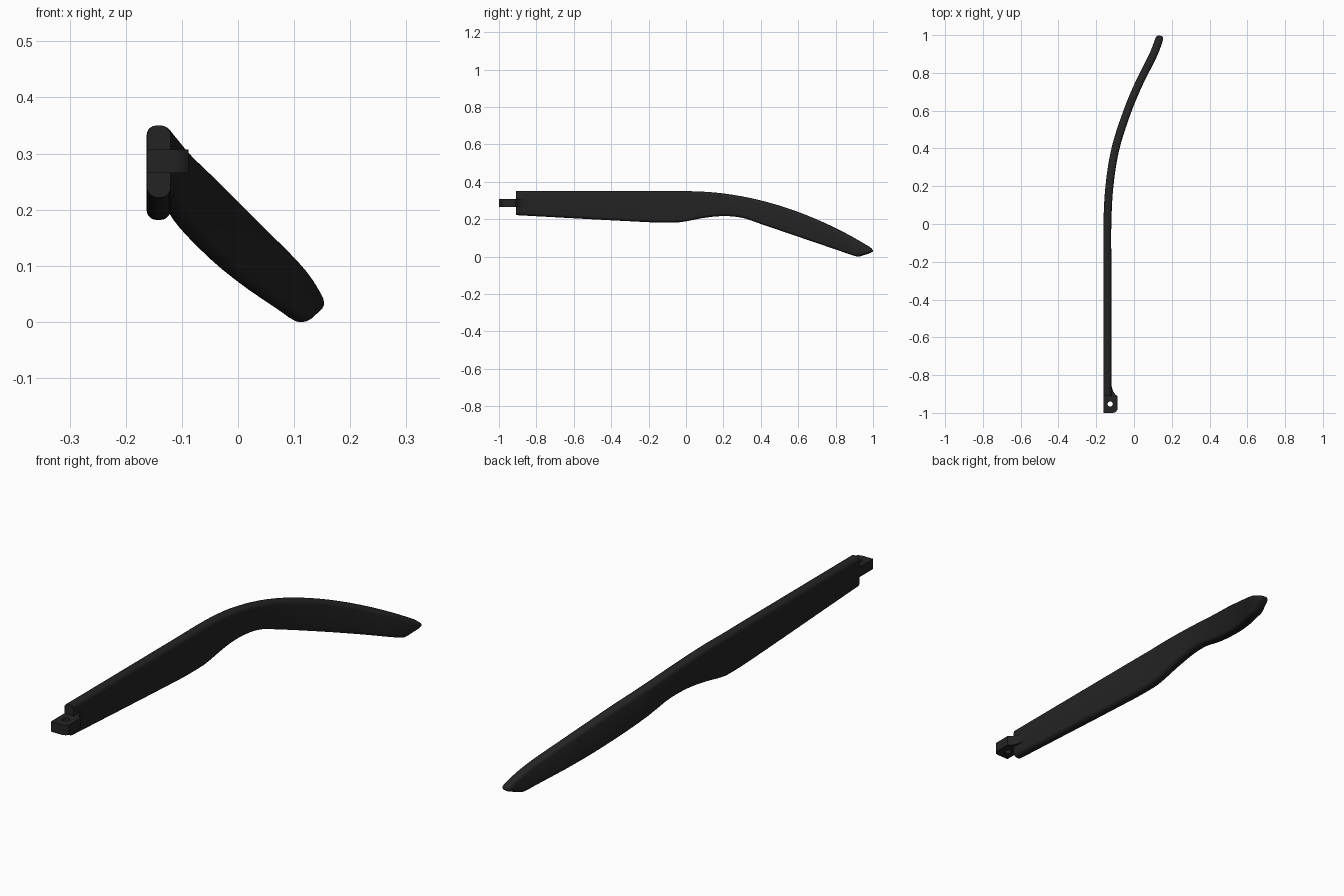
import bpy, bmesh, math
from mathutils import Vector

if "Cube" in bpy.data.objects:
    bpy.data.objects.remove(bpy.data.objects["Cube"])

black = bpy.data.materials.new("matte black")
black.diffuse_color = (0.017, 0.017, 0.017, 1)
black.use_nodes = True
black.node_tree.nodes["Principled BSDF"].inputs["Base Color"].default_value = black.diffuse_color


def spline(keys, y):
    """Smooth cubic interpolation through (y, value) keys."""
    n = len(keys)
    if y <= keys[0][0]:
        return keys[0][1]
    if y >= keys[-1][0]:
        return keys[-1][1]

    def slope(i):
        a, b = keys[max(i - 1, 0)], keys[min(i + 1, n - 1)]
        return (b[1] - a[1]) / (b[0] - a[0])
    i = max(k for k in range(n - 1) if keys[k][0] <= y)
    (y0, v0), (y1, v1) = keys[i], keys[i + 1]
    d = y1 - y0
    t = (y - y0) / d
    return ((2*t**3 - 3*t**2 + 1) * v0 + (t**3 - 2*t*t + t) * d * slope(i)
            + (3*t*t - 2*t**3) * v1 + (t**3 - t*t) * d * slope(i + 1))


# Arm outline: sideways bend, lower edge, and tip rounding
BEND = [(-0.91, -0.141), (-0.2, -0.141), (0, -0.141), (0.2, -0.130), (0.4, -0.098),
        (0.6, -0.034), (0.75, 0.029), (0.9, 0.104), (1.0, 0.141)]
LOWER = [(-0.91, 0.222), (-0.2, 0.184), (-0.1, 0.182), (-0.03, 0.184), (0.1, 0.208),
         (0.2, 0.217), (0.3, 0.208), (0.4, 0.175), (0.6, 0.107), (0.8, 0.039),
         (0.89, 0.008), (0.92, 0.0), (0.95, 0.008), (0.98, 0.018), (1.0, 0.029)]


def upper(y):
    z = 0.35 - 0.31 * max(y, 0) ** 2
    return z - 0.008 * max(0, (y - 0.97) / 0.03) ** 2


def half_width(y):
    if y < 0.97:
        return 0.021
    return 0.008 + 0.013 * math.sqrt(max(0, 1 - ((y - 0.97) / 0.027) ** 2))


def arm_section(y):
    """Rounded rectangle set square to the bend."""
    slope = (spline(BEND, y + 0.01) - spline(BEND, y - 0.01)) / 0.02
    side = Vector((1, -slope, 0)).normalized()
    lo, hi, w = spline(LOWER, y), upper(y), half_width(y)
    r = min(0.017, w * 0.85, (hi - lo) * 0.45)
    mid = Vector((spline(BEND, y), y, 0))
    points = []
    for q, (sx, z) in enumerate([(1, hi - r), (-1, hi - r), (-1, lo + r), (1, lo + r)]):
        for k in range(6):
            a = math.pi / 2 * (q + k / 5)
            p = mid + side * (sx * (w - r) + r * math.cos(a))
            p.z = z + r * math.sin(a)
            points.append(p)
    return points


def finish(obj, angle):
    obj.data.materials.clear()
    obj.data.materials.append(black)
    bpy.ops.object.select_all(action='DESELECT')
    obj.select_set(True)
    bpy.context.view_layer.objects.active = obj
    bpy.ops.object.shade_smooth_by_angle(angle=math.radians(angle))


# Temple arm: lofted along its length
stations = [-0.91, -0.7, -0.45, -0.2] + [-0.16 + 0.04 * i for i in range(27)]
stations += [0.9, 0.92, 0.935, 0.95, 0.97, 0.98, 0.988, 0.994, 0.997]
bm = bmesh.new()
rings = [[bm.verts.new(p) for p in arm_section(y)] for y in stations]
for a, b in zip(rings, rings[1:]):
    for i in range(len(a)):
        j = (i + 1) % len(a)
        bm.faces.new((a[i], a[j], b[j], b[i]))
bm.faces.new(rings[0])
bm.faces.new(rings[-1][::-1])
bmesh.ops.recalc_face_normals(bm, faces=bm.faces)
mesh = bpy.data.meshes.new("temple_arm")
bm.to_mesh(mesh)
bm.free()
arm = bpy.data.objects.new("temple_arm", mesh)
bpy.context.collection.objects.link(arm)
finish(arm, 40)

# Hinge tab: flat plate with a screw hole
plate = [(-0.162, -1.0), (-0.112, -1.0), (-0.098, -0.996), (-0.088, -0.985),
         (-0.088, -0.912), (-0.101, -0.9), (-0.111, -0.885), (-0.117, -0.865),
         (-0.12, -0.845), (-0.14, -0.845), (-0.14, -0.9), (-0.162, -0.9)]
hole = [(-0.126 + 0.014 * math.cos(i * math.pi / 8),
         -0.953 + 0.014 * math.sin(i * math.pi / 8)) for i in range(16)]
curve = bpy.data.curves.new("hinge_tab", 'CURVE')
curve.dimensions = '2D'
curve.fill_mode = 'BOTH'
curve.extrude = 0.021
for outline in (plate, hole):
    s = curve.splines.new('POLY')
    s.points.add(len(outline) - 1)
    for p, (x, y) in zip(s.points, outline):
        p.co = (x, y, 0, 1)
    s.use_cyclic_u = True
tab = bpy.data.objects.new("hinge_tab", curve)
tab.location.z = 0.286
bpy.context.collection.objects.link(tab)
bpy.ops.object.select_all(action='DESELECT')
tab.select_set(True)
bpy.context.view_layer.objects.active = tab
bpy.ops.object.convert(target='MESH')
tab = bpy.context.view_layer.objects.active
bm = bmesh.new()
bm.from_mesh(tab.data)
bmesh.ops.remove_doubles(bm, verts=bm.verts, dist=0.0001)
bmesh.ops.recalc_face_normals(bm, faces=bm.faces)
bm.to_mesh(tab.data)
bm.free()
finish(tab, 40)
